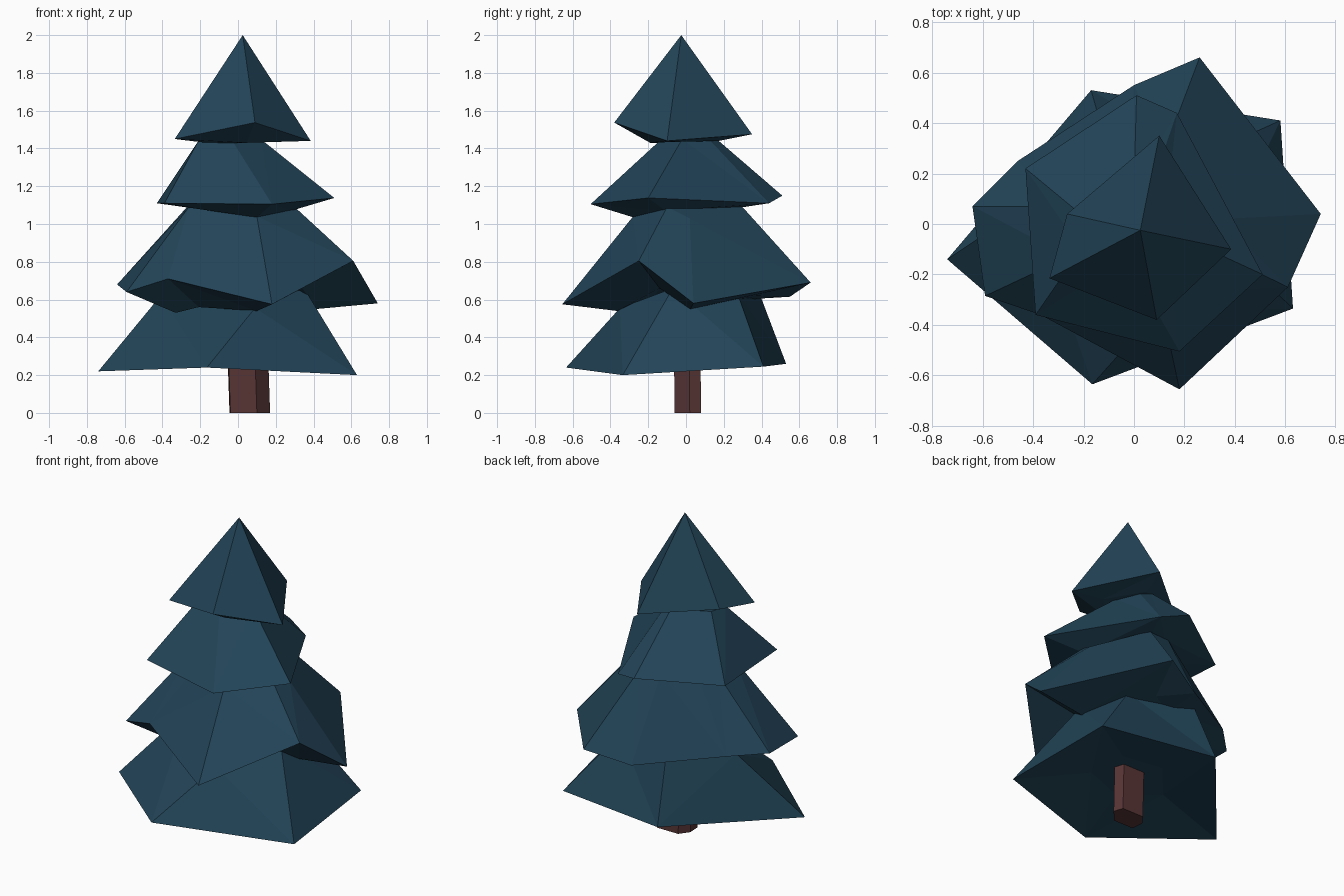
import bpy, bmesh


def material(name, rgb):
    m = bpy.data.materials.new(name)
    m.diffuse_color = (*rgb, 1)
    return m


needles = material("blue green needles", (0.016, 0.058, 0.097))
bark = material("reddish bark", (0.098, 0.036, 0.036))


def loft(name, rings, mat):
    """Closed flat-shaded mesh through rings of equal length; a one-point ring is a tip."""
    bm = bmesh.new()
    loops = [[bm.verts.new(p) for p in r] for r in rings]
    for a, b in zip(loops, loops[1:]):
        n = len(b)
        for i in range(n):
            j = (i + 1) % n
            if len(a) == 1:
                bm.faces.new((a[0], b[i], b[j]))
            else:
                bm.faces.new((a[i], b[i], b[j], a[j]))
    for r in (loops[0], loops[-1]):
        if len(r) > 2:
            bm.faces.new(r)
    bmesh.ops.triangulate(bm, faces=bm.faces[:], quad_method='SHORT_EDGE')
    bmesh.ops.recalc_face_normals(bm, faces=bm.faces[:])
    me = bpy.data.meshes.new(name)
    bm.to_mesh(me)
    bm.free()
    me.materials.append(mat)
    ob = bpy.data.objects.new(name, me)
    bpy.context.collection.objects.link(ob)
    return ob


def tier(name, top, rim, scale, heights):
    """Branch layer: narrow top, jagged rim, underside running in to a smaller ring."""
    under = [(x * scale, y * scale, h) for (x, y, _), h in zip(rim, heights)]
    loft(name, [top, rim, under], needles)


# Tip
tier("top_branches", [(0.025, -0.025, 2.0)],
     [(-0.335, -0.215, 1.45), (0.09, -0.38, 1.537), (0.385, -0.1, 1.44),
      (0.1, 0.35, 1.475), (-0.265, 0.04, 1.485)], 0.5, [1.43, 1.43, 1.435, 1.44, 1.45])

# Second layer
tier("upper_branches",
     [(-0.21, -0.1, 1.44), (-0.03, -0.14, 1.44), (0.12, -0.02, 1.45),
      (0.06, 0.12, 1.45), (0.0, 0.15, 1.46), (-0.2, 0.03, 1.45)],
     [(-0.39, -0.36, 1.11), (0.18, -0.505, 1.105), (0.51, -0.2, 1.138),
      (0.17, 0.44, 1.11), (0.01, 0.51, 1.15), (-0.43, 0.22, 1.11)], 0.55,
     [1.08, 1.035, 1.07, 1.08, 1.09, 1.09])

# Third layer, with two raised notches in the rim
tier("middle_branches",
     [(-0.26, -0.13, 1.09), (-0.15, -0.18, 1.08), (0.1, -0.28, 1.04), (0.3, -0.1, 1.09),
      (0.35, 0.02, 1.03), (0.12, 0.29, 1.1), (-0.02, 0.28, 1.1), (-0.2, 0.16, 1.09),
      (-0.27, 0.07, 1.09)],
     [(-0.59, -0.285, 0.64), (-0.37, -0.36, 0.71), (0.18, -0.655, 0.575), (0.61, -0.25, 0.805),
      (0.74, 0.04, 0.58), (0.26, 0.66, 0.69), (0.0, 0.55, 0.615), (-0.46, 0.25, 0.68),
      (-0.64, 0.07, 0.68)], 0.56,
     [0.53, 0.56, 0.54, 0.66, 0.55, 0.62, 0.6, 0.63, 0.62])

# Lowest layer
tier("lower_branches",
     [(-0.41, 0.08, 0.62), (0.09, -0.35, 0.555), (0.35, -0.07, 0.66),
      (0.27, 0.27, 0.64), (-0.13, 0.39, 0.63)],
     [(-0.74, -0.14, 0.22), (-0.165, -0.635, 0.24), (0.63, -0.335, 0.2),
      (0.58, 0.41, 0.245), (-0.17, 0.53, 0.26)], 0.35, [0.3] * 5)

# Trunk, leaning slightly
foot = [(-0.04, -0.06), (0.1, -0.06), (0.17, 0.02), (0.15, 0.08), (0.0, 0.08), (-0.045, 0.02)]
loft("trunk", [[(x, y, 0) for x, y in foot],
               [(x - 0.012, y - 0.004, 0.35) for x, y in foot]], bark)
